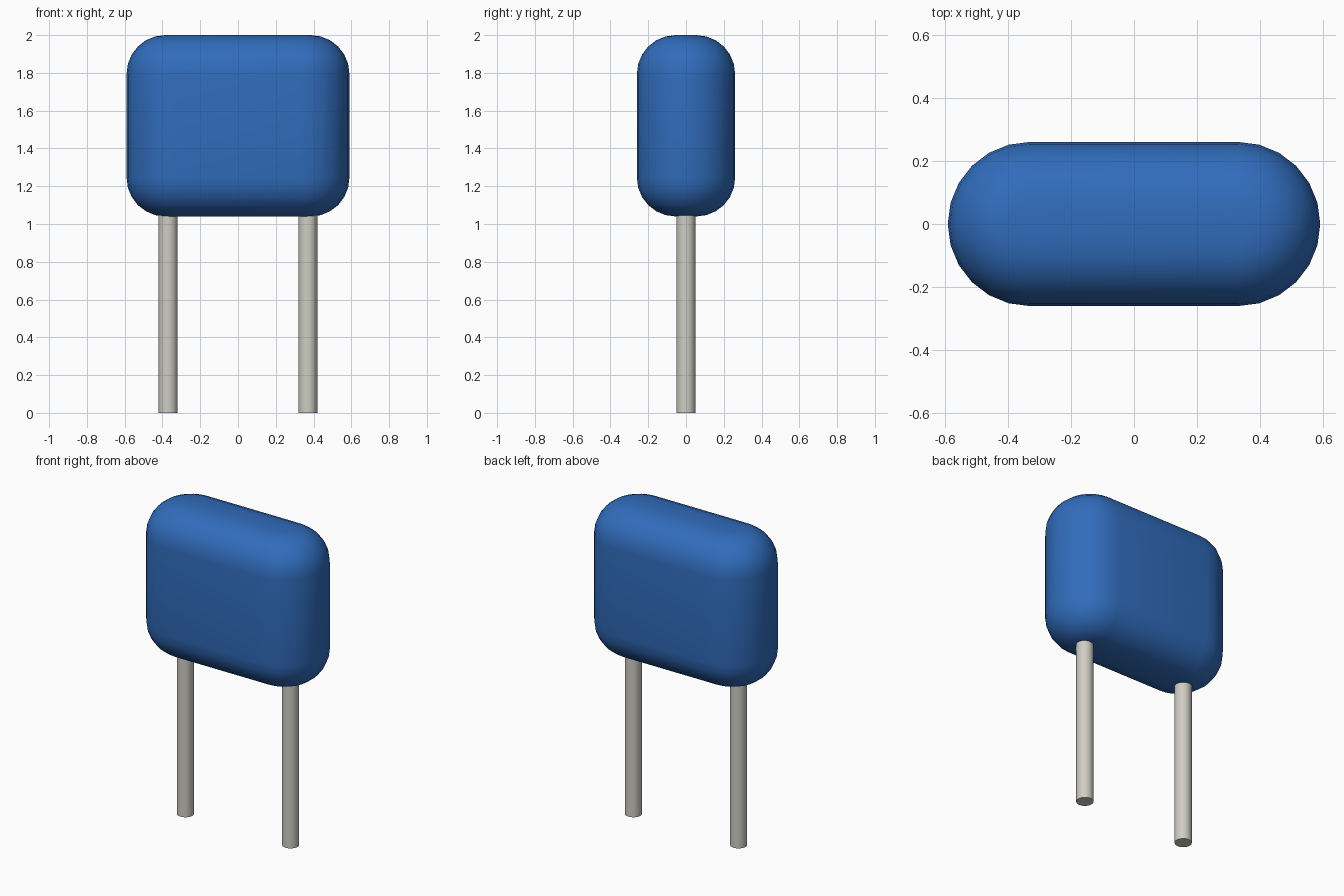
import bpy
import bmesh
import math

cube = bpy.data.objects.get("Cube")
if cube:
    bpy.data.objects.remove(cube, do_unlink=True)


def make_material(name, colour):
    mat = bpy.data.materials.new(name)
    mat.use_nodes = True
    mat.diffuse_color = colour
    mat.node_tree.nodes["Principled BSDF"].inputs["Base Color"].default_value = colour
    return mat


def finish(obj, mat, angle):
    obj.data.materials.append(mat)
    bpy.ops.object.select_all(action="DESELECT")
    obj.select_set(True)
    bpy.context.view_layer.objects.active = obj
    bpy.ops.object.shade_smooth_by_angle(angle=math.radians(angle))


blue = make_material("blue coating", (0.03, 0.15, 0.50, 1))
metal = make_material("tinned metal", (0.62, 0.61, 0.55, 1))

# Body dimensions: a pill-shaped plan with filleted top and bottom rims
END_X, RADIUS, FILLET = 0.33, 0.26, 0.205
BOTTOM, TOP, STEPS = 1.04, 2.0, 6


def pill_ring(bm, radius, z):
    verts = []
    for side in (0, 1):
        for i in range(2 * STEPS + 1):
            a = math.pi * (side - 0.5 + i / (2 * STEPS))
            cx = END_X if side == 0 else -END_X
            verts.append(bm.verts.new((cx + radius * math.cos(a), radius * math.sin(a), z)))
    return verts


# Coated body, lofted through rings from the bottom fillet to the top fillet
bm = bmesh.new()
levels = []
for centre, start in ((BOTTOM + FILLET, -math.pi / 2), (TOP - FILLET, 0)):
    for i in range(STEPS + 1):
        a = start + math.pi / 2 * i / STEPS
        levels.append((RADIUS - FILLET * (1 - math.cos(a)), centre + FILLET * math.sin(a)))
rings = [pill_ring(bm, r, z) for r, z in levels]
for low, high in zip(rings, rings[1:]):
    for i in range(len(low)):
        j = (i + 1) % len(low)
        bm.faces.new((low[i], low[j], high[j], high[i]))
bm.faces.new(rings[0][::-1])
bm.faces.new(rings[-1])
mesh = bpy.data.meshes.new("capacitor_body")
bm.to_mesh(mesh)
bm.free()
body = bpy.data.objects.new("capacitor_body", mesh)
bpy.context.collection.objects.link(body)
finish(body, blue, 40)

# Two round wire leads, ending just inside the body
LEAD_TOP = BOTTOM + 0.1
for name, x in (("left_lead", 0.37), ("right_lead", -0.37)):
    bpy.ops.mesh.primitive_cylinder_add(vertices=24, radius=0.05, depth=LEAD_TOP,
                                        location=(x, 0, LEAD_TOP / 2))
    lead = bpy.context.object
    lead.name = name
    finish(lead, metal, 40)
